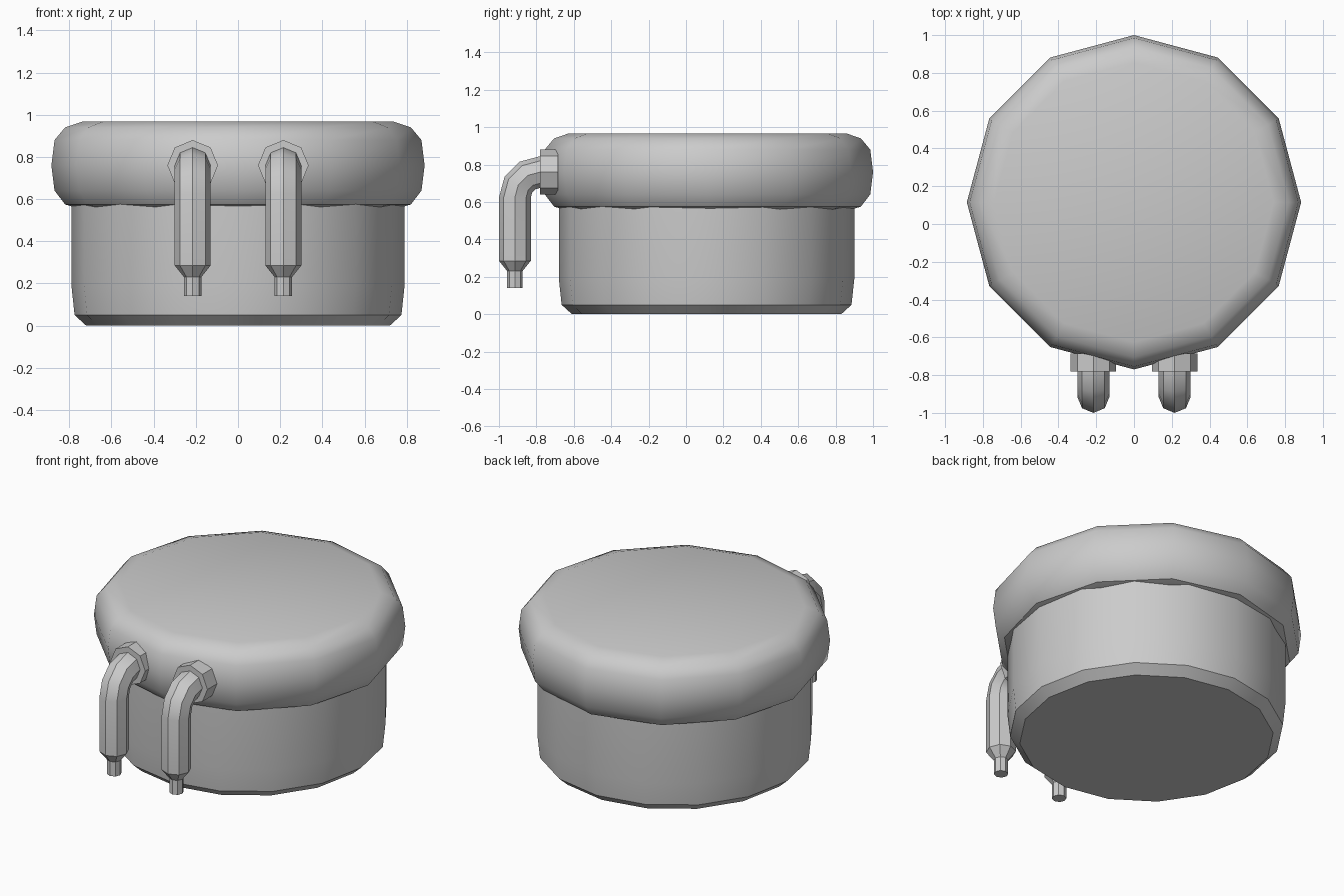
import bpy, bmesh
from math import sin, cos, pi, radians
from mathutils import Vector

if "Cube" in bpy.data.objects:
    bpy.data.objects.remove(bpy.data.objects["Cube"])


def make(name, rings, angle=35):
    """Skin a list of vertex rings, cap both ends and shade by angle."""
    bm = bmesh.new()
    loops = [[bm.verts.new(p) for p in ring] for ring in rings]
    n = len(loops[0])
    for a, b in zip(loops, loops[1:]):
        for i in range(n):
            j = (i + 1) % n
            bm.faces.new((a[i], a[j], b[j], b[i]))
    bm.faces.new(loops[0])
    bm.faces.new(loops[-1])
    bmesh.ops.recalc_face_normals(bm, faces=bm.faces)
    me = bpy.data.meshes.new(name)
    bm.to_mesh(me)
    bm.free()
    ob = bpy.data.objects.new(name, me)
    bpy.context.collection.objects.link(ob)
    bpy.ops.object.select_all(action='DESELECT')
    ob.select_set(True)
    bpy.context.view_layer.objects.active = ob
    bpy.ops.object.shade_smooth_by_angle(angle=radians(angle))
    return ob


def ring(centre, r, u, v, n):
    return [Vector(centre) + r * (cos(2 * pi * i / n) * Vector(u) + sin(2 * pi * i / n) * Vector(v))
            for i in range(n)]


def lathe(name, profile, n, y=0.115):
    return make(name, [ring((0, y, z), r, (1, 0, 0), (0, 1, 0), n) for r, z in profile])


# Pot body and overhanging rounded lid
lathe("pot_body", [(0.72, 0), (0.775, 0.05), (0.79, 0.19), (0.79, 0.70)], 16, 0.11)
lathe("lid", [(0.74, 0.55), (0.82, 0.575), (0.87, 0.64), (0.885, 0.76),
              (0.87, 0.88), (0.82, 0.94), (0.74, 0.967)], 12)

# Bent spouts: a horizontal stub, an elbow, a straight drop and a narrow tip
PIPE_R, BEND, Z, Y = 0.085, 0.137, 0.76, -0.915
for side, label in ((-1, "left"), (1, "right")):
    x = side * 0.215
    stations = [(-0.68, Z, 0, PIPE_R)]
    for k in range(4):
        a = radians(30 * k)
        stations.append((Y + BEND - BEND * sin(a), Z - BEND + BEND * cos(a), a, PIPE_R))
    stations += [(Y, z, pi / 2, r) for z, r in ((0.285, PIPE_R), (0.23, 0.041), (0.14, 0.041))]
    make(f"spout_{label}", [ring((x, y, z), r, (1, 0, 0), (0, -sin(a), cos(a)), 8)
                            for y, z, a, r in stations])
    # Collar where the spout meets the lid
    make(f"spout_collar_{label}", [ring((x, y, Z), 0.12, (1, 0, 0), (0, 0, 1), 8)
                                   for y in (-0.685, -0.78)])
